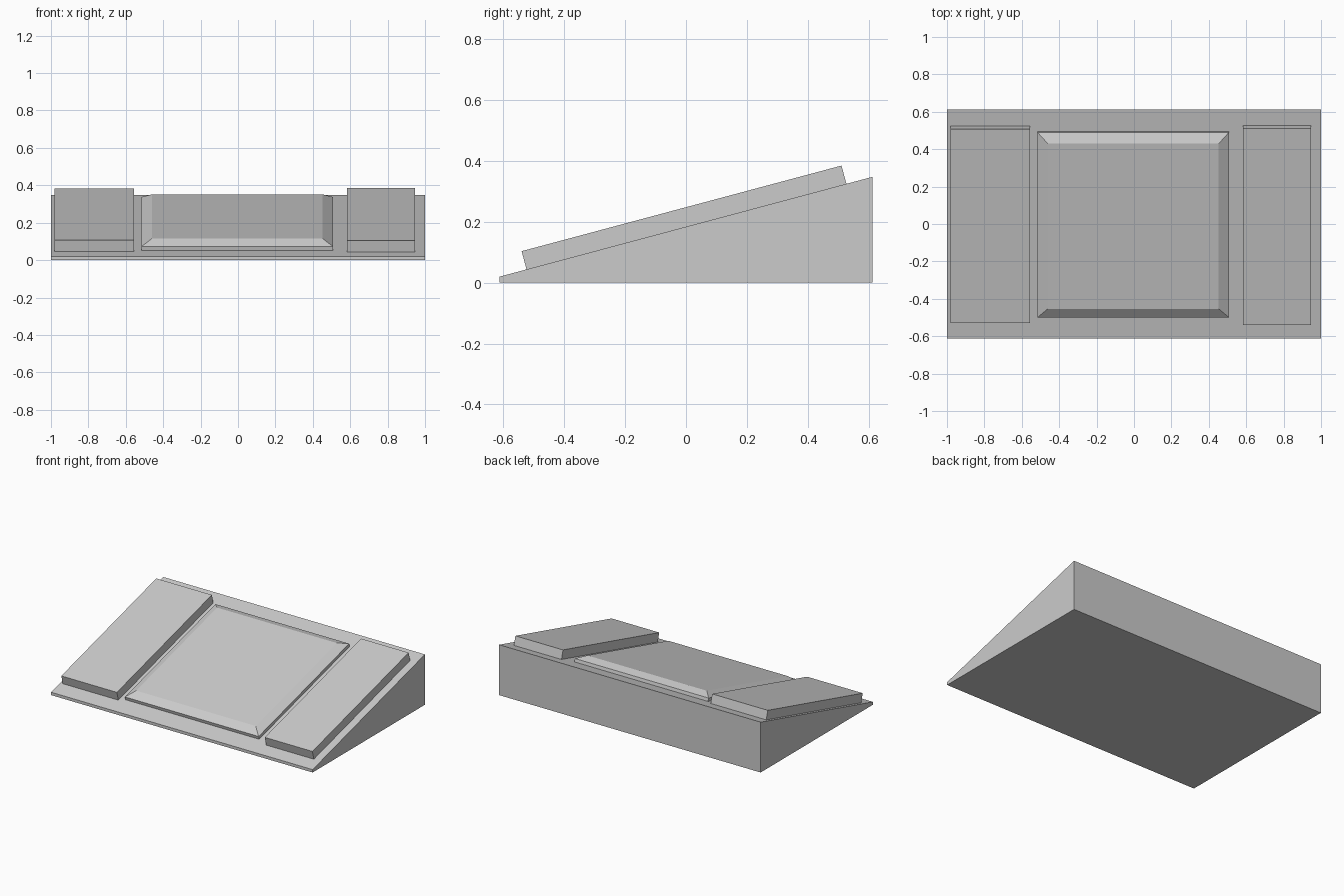
import bpy, bmesh, math
from mathutils import Matrix

cube = bpy.data.objects.get("Cube")
if cube:
    bpy.data.objects.remove(cube, do_unlink=True)

HALF_DEPTH, FRONT_Z, BACK_Z = 0.613, 0.02, 0.348
TILT = math.atan2(BACK_Z - FRONT_Z, 2 * HALF_DEPTH)

grey = bpy.data.materials.new("plain grey")
grey.use_nodes = True
colour = (0.6, 0.6, 0.6, 1)
grey.diffuse_color = colour
grey.node_tree.nodes["Principled BSDF"].inputs["Base Color"].default_value = colour


def finish(name, bm):
    bmesh.ops.recalc_face_normals(bm, faces=bm.faces)
    mesh = bpy.data.meshes.new(name)
    bm.to_mesh(mesh)
    bm.free()
    mesh.materials.append(grey)
    obj = bpy.data.objects.new(name, mesh)
    bpy.context.collection.objects.link(obj)
    return obj


def sloped_slab(name, x0, x1, y0, y1, layers):
    """Stack of rectangles (inset, height) standing on the sloped top;
    y0 and y1 are where the footprint meets the slope, seen from above."""
    c = math.cos(TILT)
    s0, s1 = (y0 + HALF_DEPTH) / c, (y1 + HALF_DEPTH) / c
    bm = bmesh.new()
    rings = []
    for i, h in layers:
        corners = ((x0 + i, s0 + i), (x1 - i, s0 + i), (x1 - i, s1 - i), (x0 + i, s1 - i))
        rings.append([bm.verts.new((x, s, h)) for x, s in corners])
    bm.faces.new(rings[0][::-1])
    bm.faces.new(rings[-1])
    for low, high in zip(rings, rings[1:]):
        for k in range(4):
            n = (k + 1) % 4
            bm.faces.new((low[k], low[n], high[n], high[k]))
    place = Matrix.Translation((0, -HALF_DEPTH, FRONT_Z)) @ Matrix.Rotation(TILT, 4, "X")
    bm.transform(place)
    return finish(name, bm)


# Wedge base: side profile extruded across the width
bm = bmesh.new()
profile = ((-HALF_DEPTH, 0), (HALF_DEPTH, 0), (HALF_DEPTH, BACK_Z), (-HALF_DEPTH, FRONT_Z))
side = bm.faces.new([bm.verts.new((-1, y, z)) for y, z in profile])
new = bmesh.ops.extrude_face_region(bm, geom=[side])["geom"]
bmesh.ops.translate(bm, vec=(2, 0, 0), verts=[v for v in new if isinstance(v, bmesh.types.BMVert)])
finish("wedge_base", bm)

# Raised blocks at both ends
sloped_slab("right_block", -0.98, -0.555, -0.514, 0.523, [(0, 0), (0, 0.062)])
sloped_slab("left_block", 0.583, 0.947, -0.524, 0.527, [(0, 0), (0, 0.062)])

# Middle panel with a low wall and chamfered rim
sloped_slab("middle_panel", -0.515, 0.507, -0.493, 0.495, [(0, 0), (0, 0.022), (0.054, 0.05)])
